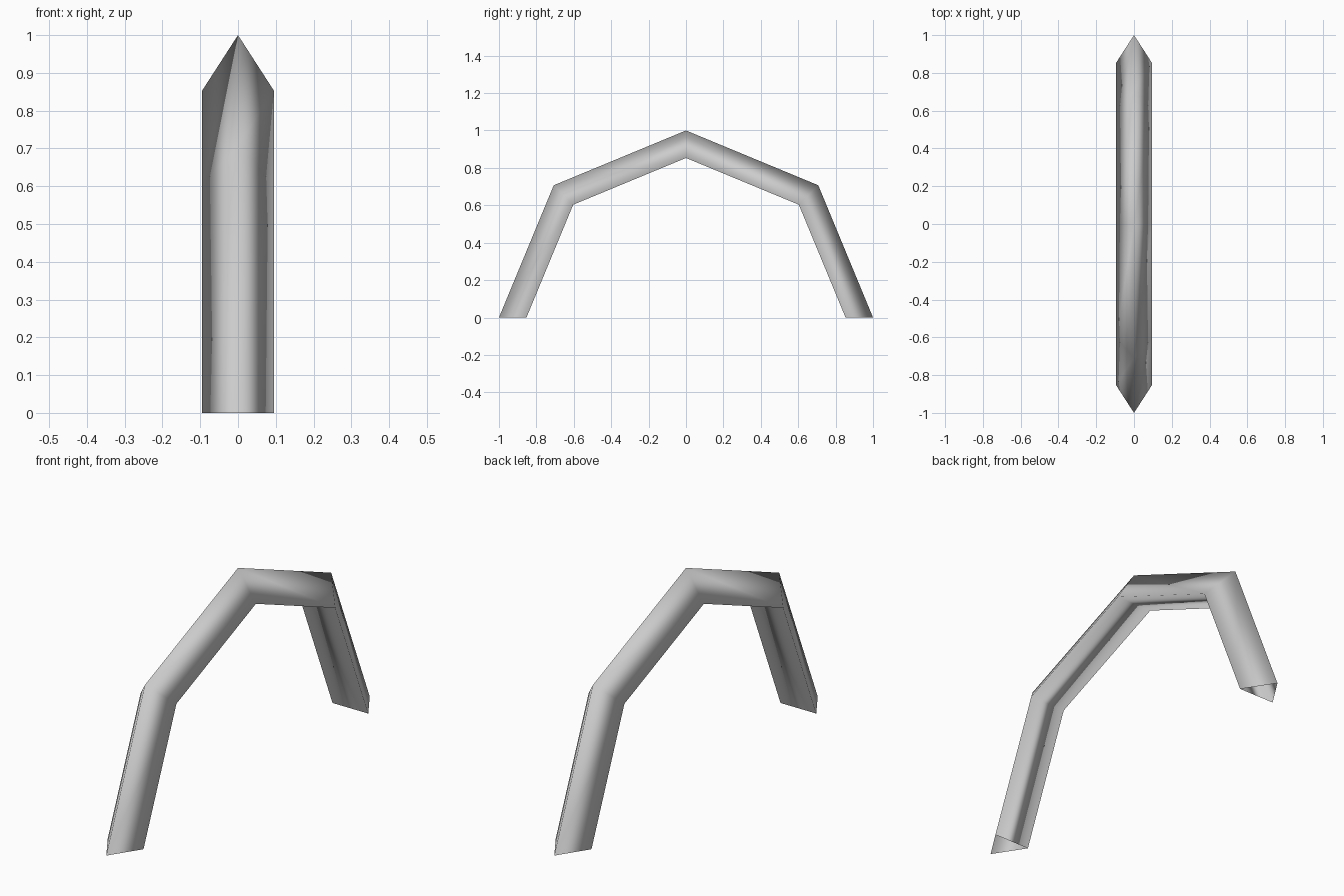
import bpy
import bmesh
from math import pi
from mathutils import Vector

cube = bpy.data.objects.get("Cube")
if cube:
    bpy.data.objects.remove(cube, do_unlink=True)

# Plain grey material
GREY = (0.6, 0.6, 0.6, 1.0)
grey = bpy.data.materials.new("plain grey")
grey.use_nodes = True
grey.diffuse_color = GREY
grey.node_tree.nodes["Principled BSDF"].inputs["Base Color"].default_value = GREY

# Triangular section at the front foot: one outer ridge, two inner corners
OUTER, INNER, HALF_WIDTH = 1.0, 0.853, 0.095
section = [(0, -OUTER, 0), (HALF_WIDTH, -INNER, 0), (-HALF_WIDTH, -INNER, 0)]

# Sweep the section over half a circle in four straight spans, feet left open
bm = bmesh.new()
verts = [bm.verts.new(p) for p in section]
edges = [bm.edges.new((verts[i], verts[(i + 1) % 3])) for i in range(3)]
bmesh.ops.spin(bm, geom=verts + edges, cent=Vector((0, 0, 0)),
               axis=Vector((-1, 0, 0)), angle=pi, steps=4)
bmesh.ops.recalc_face_normals(bm, faces=bm.faces[:])

# Make sure the ridge faces point away from the arch centre
ridge = max(bm.faces, key=lambda f: f.calc_center_median().length)
if ridge.normal.dot(ridge.calc_center_median()) < 0:
    bmesh.ops.reverse_faces(bm, faces=bm.faces[:])
for face in bm.faces:
    face.smooth = True

mesh = bpy.data.meshes.new("arch")
bm.to_mesh(mesh)
bm.free()
mesh.materials.append(grey)
arch = bpy.data.objects.new("arch", mesh)
bpy.context.collection.objects.link(arch)
